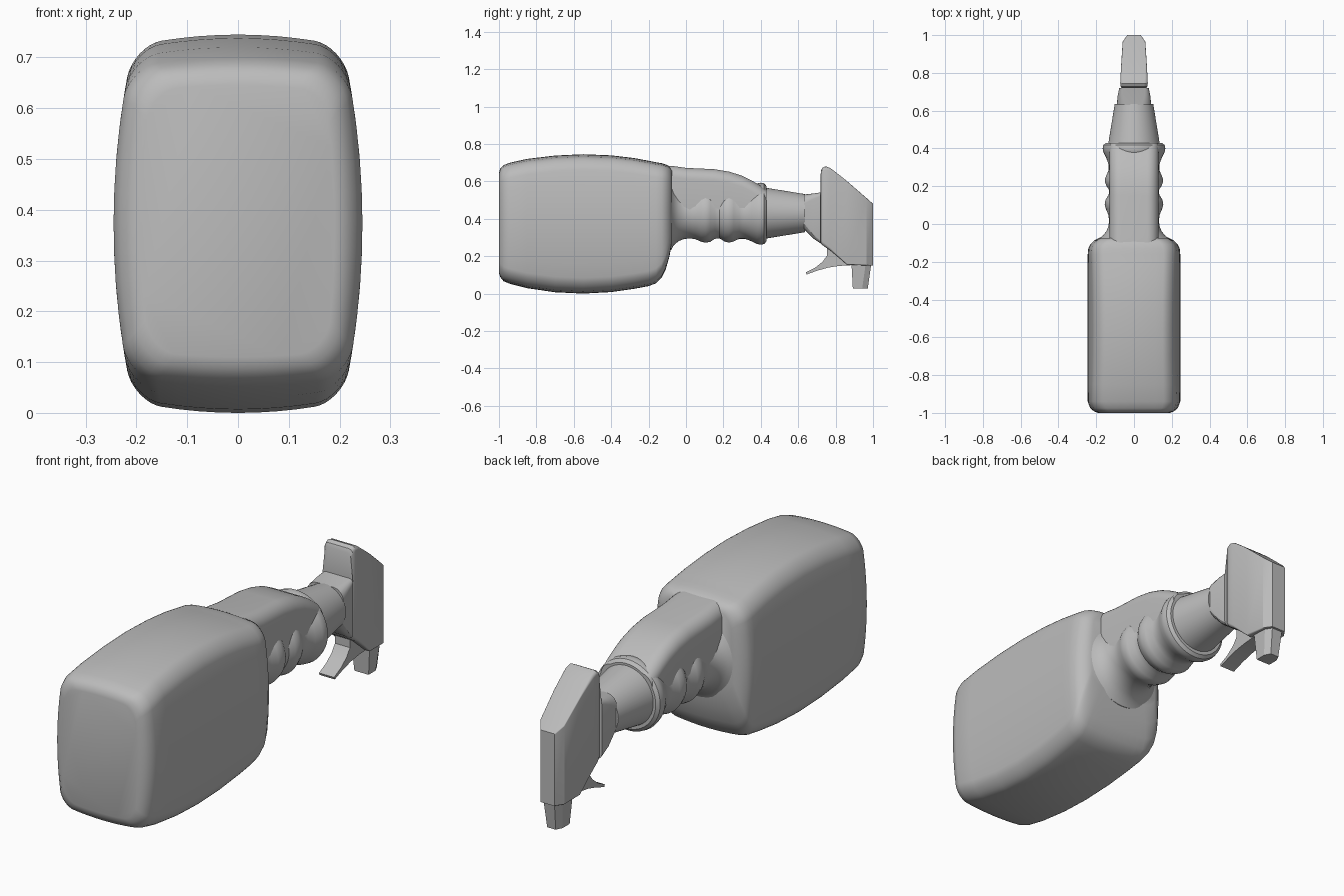
import bpy, bmesh, math

if "Cube" in bpy.data.objects:
    bpy.data.objects.remove(bpy.data.objects["Cube"])

grey = bpy.data.materials.new("plastic_grey")
grey.diffuse_color = (0.5, 0.5, 0.5, 1)
grey.use_nodes = True
grey.node_tree.nodes["Principled BSDF"].inputs["Base Color"].default_value = grey.diffuse_color


def loft(name, rings, angle=35):
    """Skin a list of equal-length point rings and cap both ends."""
    bm = bmesh.new()
    vs = [[bm.verts.new(p) for p in ring] for ring in rings]
    n = len(vs[0])
    for a, b in zip(vs, vs[1:]):
        for i in range(n):
            j = (i + 1) % n
            bm.faces.new((a[i], a[j], b[j], b[i]))
    bm.faces.new(vs[0])
    bm.faces.new(vs[-1])
    bmesh.ops.recalc_face_normals(bm, faces=bm.faces)
    me = bpy.data.meshes.new(name)
    bm.to_mesh(me)
    bm.free()
    me.materials.append(grey)
    ob = bpy.data.objects.new(name, me)
    bpy.context.collection.objects.link(ob)
    bpy.ops.object.select_all(action='DESELECT')
    ob.select_set(True)
    bpy.context.view_layer.objects.active = ob
    bpy.ops.object.shade_smooth_by_angle(angle=math.radians(angle))
    return ob


def section(y, zb, zt, w, r, side=0, bulge=0.0, crown=0.0, seg=8):
    """Rounded rectangle across y, with optional bulging sides and crowned top."""
    pts = []
    corners = [(w - r, zt - r), (r - w, zt - r), (r - w, zb + r), (w - r, zb + r)]
    for k, (cx, cz) in enumerate(corners):
        for i in range(seg + 1):
            if r >= w and i == seg:   # full circle: skip doubled points
                continue
            a = math.pi / 2 * (k + i / seg)
            pts.append((cx + r * math.cos(a), cz + r * math.sin(a)))
        if side:
            ncx, ncz = corners[(k + 1) % 4]
            a = math.pi / 2 * (k + 1)
            for i in range(1, side):
                t = i / side
                pts.append((cx + (ncx - cx) * t + r * math.cos(a),
                            cz + (ncz - cz) * t + r * math.sin(a)))
    out = []
    for x, z in pts:
        zz = z - crown * (x / 0.2) ** 2 * (z - 0.372) / 0.372
        out.append((x * (1 - bulge * ((z - 0.372) / 0.372) ** 2), y, zz))
    return out


def circle(y, r, zc):
    return section(y, zc - r, zc + r, r, r, seg=12)


# bottle body: (y, bottom, top, half width)
body = [(-1, .11, .645, .19), (-.993, .088, .67, .21), (-.975, .066, .687, .232),
        (-.94, .052, .70, .245), (-.85, .029, .72, .245), (-.7, .007, .738, .245),
        (-.55, 0, .745, .245), (-.4, .008, .739, .245), (-.28, .025, .725, .245),
        (-.2, .04, .71, .245), (-.16, .055, .702, .245), (-.13, .085, .697, .242),
        (-.108, .13, .69, .232), (-.088, .2, .68, .212), (-.074, .28, .66, .185)]
loft("bottle_body", [section(y, b, t, w, .065, 8, .16, .015) for y, b, t, w in body])

# upper grip, flat sided with a rounded sloping top
grip = [(-.16, .685), (-.07, .682), (0, .672), (.15, .665), (.23, .652),
        (.3, .63), (.35, .605), (.39, .582), (.43, .553)]
loft("grip_back", [section(y, .39, t, .13, .06) for y, t in grip])

# ribbed finger grip, turned about the neck axis
ribs = [(-.12, .2), (-.08, .195), (-.065, .168), (-.04, .147), (-.01, .135),
        (.02, .132), (.05, .136), (.08, .149), (.105, .155), (.13, .15),
        (.155, .134), (.18, .132), (.205, .148), (.23, .155), (.255, .148),
        (.285, .134), (.315, .134), (.35, .147), (.38, .162), (.4, .166),
        (.418, .162), (.43, .148)]
loft("finger_grip", [circle(y, r, .427) for y, r in ribs])

# screw collar
loft("collar", [circle(y, r, .43) for y, r in [(.42, .137), (.635, .102)]])

# spray head: (y, bottom, top, half width, corner radius)
head = [(.63, .345, .53, .092, .05), (.68, .295, .535, .086, .03),
        (.72, .268, .541, .078, .02), (.7205, .267, .655, .066, .02),
        (.728, .26, .672, .071, .02), (.745, .248, .681, .073, .02),
        (.77, .232, .672, .072, .015), (.82, .19, .634, .069, .01),
        (.86, .155, .602, .067, .006), (.965, .15, .511, .06, .004),
        (1, .15, .48, .036, .004)]
loft("spray_head", [section(*h, seg=4) for h in head], 28)

# nozzle, tapering downwards with chamfered front corners
noz = [(.155, .885, .99, .046), (.028, .892, .972, .036)]
loft("nozzle", [[(-w, y0, z), (w, y0, z), (w, y1 - .03, z), (w * .6, y1, z),
                 (-w * .6, y1, z), (-w, y1 - .03, z)] for z, y0, y1, w in noz], 20)

# trigger, a curved lever
lever = [(.80, .27), (.755, .245), (.755, .205), (.73, .17), (.69, .138), (.64, .113),
         (.645, .102), (.7, .122), (.76, .139), (.82, .148), (.89, .152), (.89, .24)]
loft("trigger", [[(x, y, z) for y, z in lever] for x in (-.038, .038)], 30)
